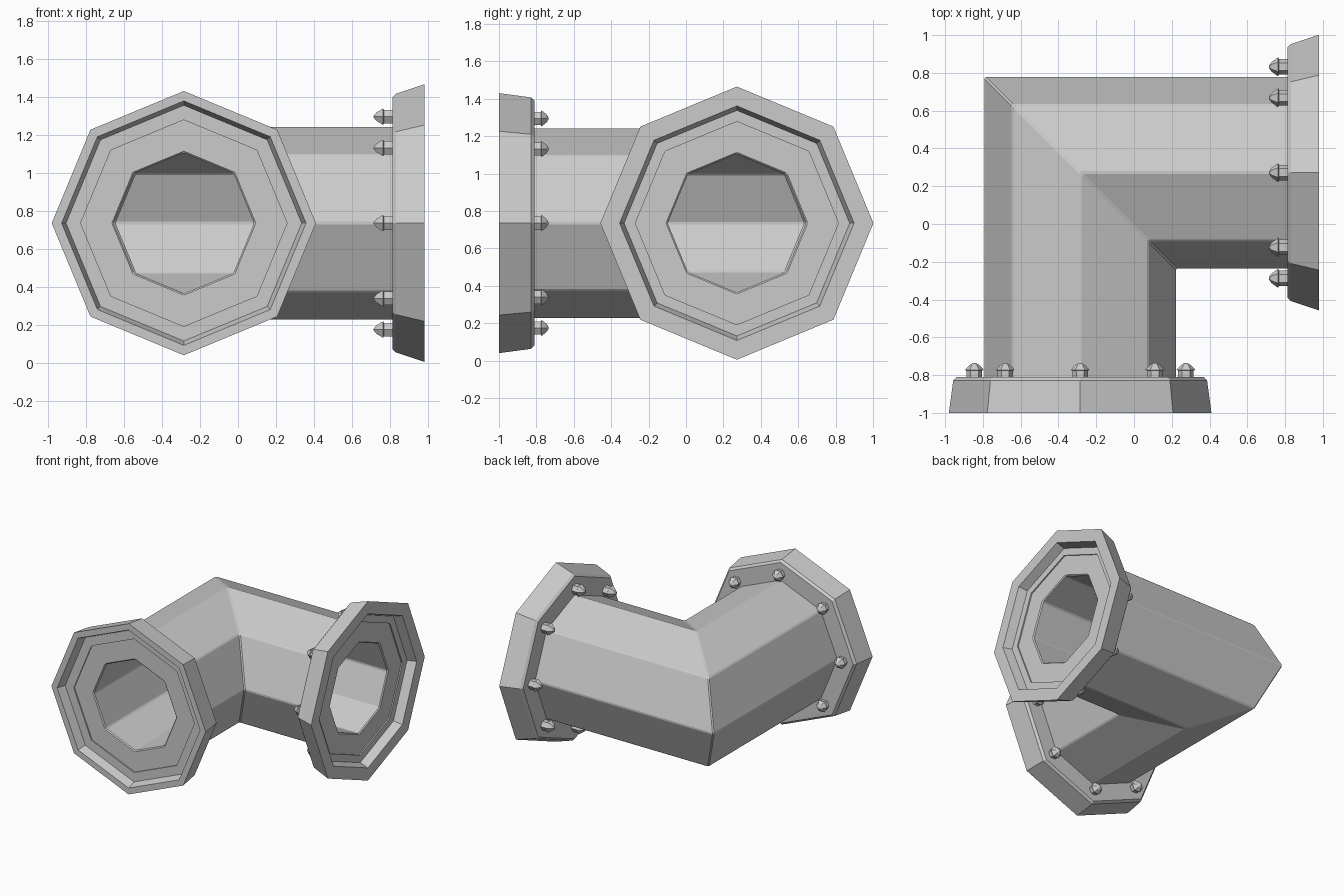
import bpy, bmesh
from math import cos, sin, pi

if "Cube" in bpy.data.objects:
    bpy.data.objects.remove(bpy.data.objects["Cube"])

CX, CY, CZ = -0.285, 0.272, 0.735   # centre of the bend
FRONT, SIDE = -1.0, 0.98            # planes of the two open ends
PIPE_R, BORE_R = 0.51, 0.37
SEAT = 0.08                         # depth of the pipe end inside a flange

grey = bpy.data.materials.new("plain_grey")
grey.use_nodes = True
colour = (0.6, 0.6, 0.6, 1)
grey.diffuse_color = colour
grey.node_tree.nodes["Principled BSDF"].inputs["Base Color"].default_value = colour


# Local frames: u across the pipe, a inward from the opening, v upward
def front_leg(u, a, v):
    return (CX + u, FRONT + a, CZ + v)


def side_leg(u, a, v):
    return (SIDE - a, CY - u, CZ + v)


def mitre(u, a, v):
    return (CX + u, CY - u, CZ + v)


def ring(place, radius, depth, sides=8, u0=0, v0=0):
    angles = [2 * pi * i / sides for i in range(sides)]
    return [place(u0 + radius * cos(t), depth, v0 + radius * sin(t)) for t in angles]


def skin(bm, rings, closed):
    """Join rings with quads; closed loops the profile, otherwise cap both ends."""
    loops = [[bm.verts.new(p) for p in r] for r in rings]
    pairs = list(zip(loops, loops[1:]))
    if closed:
        pairs.append((loops[-1], loops[0]))
    else:
        bm.faces.new(loops[0])
        bm.faces.new(loops[-1])
    n = len(loops[0])
    for a, b in pairs:
        for i in range(n):
            j = (i + 1) % n
            bm.faces.new((a[i], a[j], b[j], b[i]))


def finish(bm, name):
    bmesh.ops.recalc_face_normals(bm, faces=bm.faces)
    mesh = bpy.data.meshes.new(name)
    bm.to_mesh(mesh)
    bm.free()
    mesh.materials.append(grey)
    obj = bpy.data.objects.new(name, mesh)
    bpy.context.collection.objects.link(obj)
    return obj


# Hollow octagonal elbow with a mitred corner
bm = bmesh.new()
skin(bm, [ring(front_leg, PIPE_R, SEAT), ring(mitre, PIPE_R, 0), ring(side_leg, PIPE_R, SEAT),
          ring(side_leg, BORE_R, SEAT), ring(mitre, BORE_R, 0), ring(front_leg, BORE_R, SEAT)], True)
pipe = finish(bm, "elbow_pipe")
bevel = pipe.modifiers.new("soft_edges", "BEVEL")
bevel.width = 0.008
bevel.segments = 1


# Flange: tapered collar with a recessed, stepped mouth
def flange(name, place, rim, back, lip, lip_inner, thick):
    profile = [(rim, 0), (back, thick - 0.018), (back - 0.018, thick), (0.5, thick),
               (0.5, SEAT), (0.543, SEAT), (0.543, SEAT - 0.01),
               (lip_inner, SEAT - 0.01), (lip, 0)]
    bm = bmesh.new()
    skin(bm, [ring(place, r, a) for r, a in profile], True)
    finish(bm, name)


# Bolts: hex shank with a faceted pointed head, one by each corner
def bolts(name, place, base, height):
    profile = [(0.041, -0.01), (0.041, 0.45 * height), (0.05, 0.5 * height),
               (0.026, 0.85 * height), (0.006, height)]
    bm = bmesh.new()
    for i in range(8):
        t = i * pi / 4
        u, v = 0.56 * cos(t), 0.56 * sin(t)
        skin(bm, [ring(place, r, base + a, 6, u, v) for r, a in profile], False)
    finish(bm, name)


flange("front_flange", front_leg, 0.695, 0.672, 0.643, 0.62, 0.19)
flange("side_flange", side_leg, 0.73, 0.68, 0.627, 0.603, 0.168)
bolts("front_flange_bolts", front_leg, 0.19, 0.075)
bolts("side_flange_bolts", side_leg, 0.168, 0.098)
